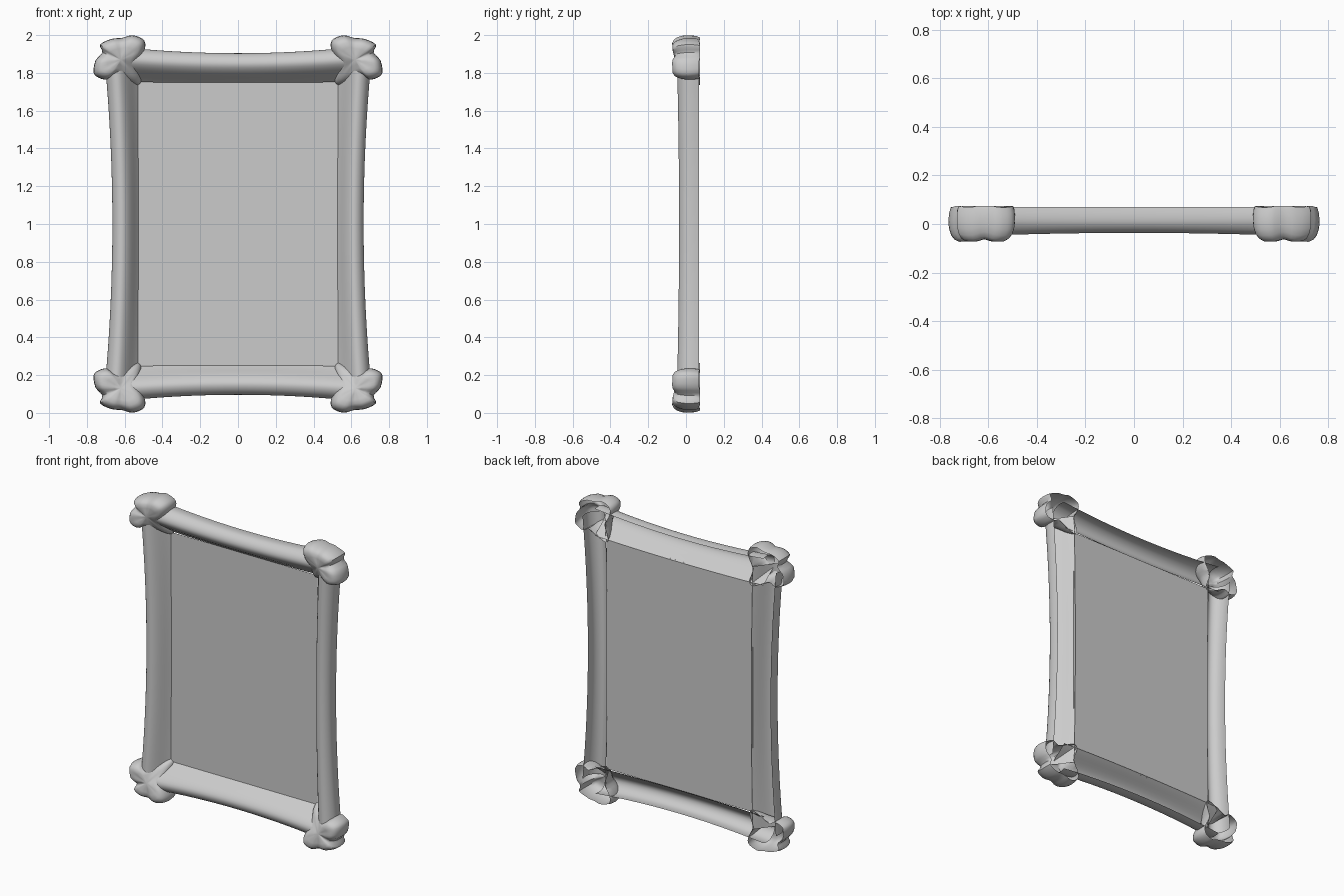
import bpy, bmesh, math
from mathutils import Vector

cube = bpy.data.objects.get("Cube")
if cube:
    bpy.data.objects.remove(cube, do_unlink=True)

grey = bpy.data.materials.new("plain_grey")
grey.use_nodes = True
COLOUR = (0.6, 0.6, 0.6, 1)
grey.diffuse_color = COLOUR
grey.node_tree.nodes["Principled BSDF"].inputs["Base Color"].default_value = COLOUR

MID = 1.0     # height of the frame centre
BACK = 0.07   # depth of the open back rim


def spline(points, steps, closed):
    """Smooth curve that passes through every point."""
    pts = [Vector(p) for p in points]
    n = len(pts)
    get = (lambda i: pts[i % n]) if closed else (lambda i: pts[max(0, min(n - 1, i))])
    out = []
    for i in range(n if closed else n - 1):
        a, b, c, d = (get(i + k) for k in (-1, 0, 1, 2))
        for k in range(steps):
            t = k / steps
            out.append(0.5 * (2 * b + (c - a) * t + (2 * a - 5 * b + 4 * c - d) * t * t
                              + (3 * b - a - 3 * c + d) * t ** 3))
    if not closed:
        out.append(pts[-1])
    return out


def shell(name, rows, closed=False, cap=None):
    """Skin rows of points into an open-backed, smooth shell facing the front."""
    bm = bmesh.new()
    grid = [[bm.verts.new(p) for p in row] for row in rows]
    n = len(grid[0])
    for r0, r1 in zip(grid, grid[1:]):
        for i in range(n if closed else n - 1):
            j = (i + 1) % n
            bm.faces.new((r0[i], r0[j], r1[j], r1[i]))
    if cap:
        tip = bm.verts.new(cap)
        for i in range(n):
            bm.faces.new((grid[-1][i], grid[-1][(i + 1) % n], tip))
    bmesh.ops.recalc_face_normals(bm, faces=bm.faces)
    if sum(f.normal.y * f.calc_area() for f in bm.faces) > 0:
        bmesh.ops.reverse_faces(bm, faces=bm.faces)
    mesh = bpy.data.meshes.new(name)
    bm.to_mesh(mesh)
    bm.free()
    for p in mesh.polygons:
        p.use_smooth = True
    mesh.set_sharp_from_angle(angle=math.radians(45))
    mesh.materials.append(grey)
    obj = bpy.data.objects.new(name, mesh)
    bpy.context.scene.collection.objects.link(obj)
    return obj


# Rail section: across from inner edge (0) to outer edge (1), and depth
SECTION = spline([(0, BACK), (0.12, 0.045), (0.36, -0.01), (0.6, -0.036),
                  (0.82, -0.028), (0.97, 0.0), (1, 0.035), (0.97, BACK)], 3, False)


def rail(name, half, inner, outer_mid, flare, place):
    rows = []
    for k in range(17):
        s = k / 8 - 1
        outer = outer_mid + flare * s * s
        edge = inner + 0.01 * s * s
        rows.append([place(s * half, edge + (outer - edge) * p.x,
                           p.y * (1 + 0.3 * s * s) if p.y < 0 else p.y)
                     for p in SECTION])
    shell(name, rows)


# Four bowed rails, hollow behind
for label, side in (("left", 1), ("right", -1)):
    rail(label + "_rail", 0.86, 0.522, 0.665, 0.04,
         lambda along, out, y, g=side: (g * out, y, MID + along))
for label, side in (("top", 1), ("bottom", -1)):
    rail(label + "_rail", 0.61, 0.745, 0.904, 0.032,
         lambda along, out, y, g=side: (along, y, MID + g * out))

# Knobbly corner: outline from the frame centre, with how far each point sinks back
OUTLINE = spline([(0.49, 0.945, 0.01), (0.505, 0.98, 0), (0.56, 0.999, 0),
                  (0.615, 0.985, 0.015), (0.67, 0.98, 0), (0.73, 0.95, 0.005),
                  (0.718, 0.908, 0.025), (0.755, 0.865, 0), (0.764, 0.80, 0),
                  (0.735, 0.773, 0), (0.695, 0.765, 0.01), (0.655, 0.785, 0.025),
                  (0.59, 0.757, 0.085), (0.53, 0.735, 0.12), (0.512, 0.765, 0.11),
                  (0.535, 0.845, 0.045), (0.505, 0.90, 0.02)], 3, True)
CENTRE = Vector((0.62, 0.87))
# Rings from rim to crown: scale about the centre, and depth
RINGS = [(0.93, BACK), (0.98, 0.045), (1, 0.01), (0.98, -0.02), (0.92, -0.046),
         (0.83, -0.063), (0.7, -0.072), (0.5, -0.071), (0.25, -0.065)]

for v_label, up in (("top", 1), ("bottom", -1)):
    for h_label, side in (("left", 1), ("right", -1)):
        rows = []
        for scale, depth in RINGS:
            row = []
            for p in OUTLINE:
                # the inner tip keeps its full reach at the rim
                reach = min(1, scale + p.z * 0.6)
                q = CENTRE + (Vector((p.x, p.y)) - CENTRE) * reach
                y = min(BACK + 0.004, depth + p.z * scale)
                row.append((side * q.x, y, MID + up * q.y))
            rows.append(row)
        shell(f"{v_label}_{h_label}_corner", rows, True,
              (side * CENTRE.x, -0.062, MID + up * CENTRE.y))

# Flat panel filling the frame
shell("panel", [[(x, 0.064, z) for x in (-0.53, 0.53)] for z in (0.25, 1.75)])
